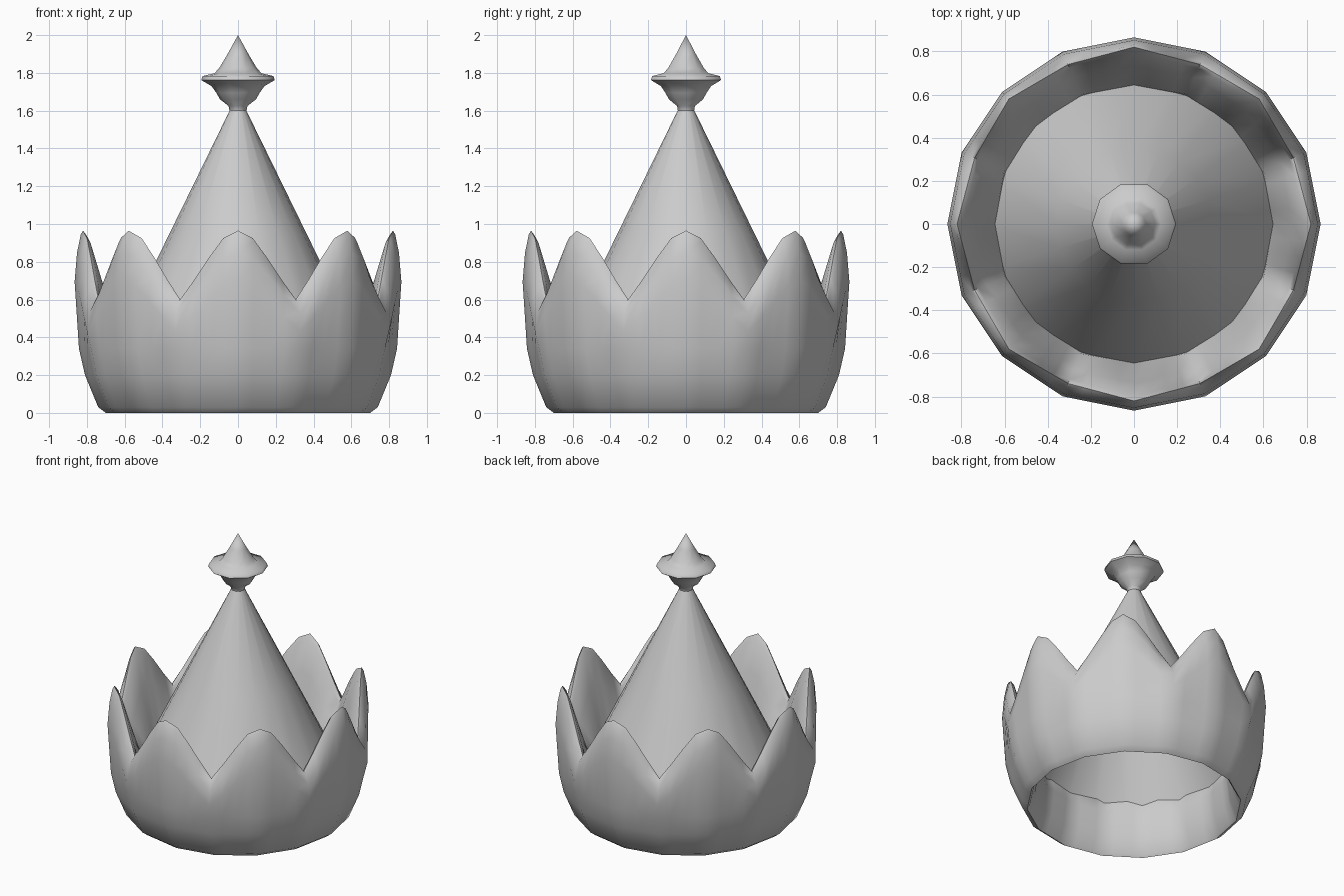
import bpy, bmesh
from math import sin, cos, pi

if "Cube" in bpy.data.objects:
    bpy.data.objects.remove(bpy.data.objects["Cube"])


def make_object(name, columns, close_profile, angle):
    """Skin a closed ring of profile columns into a smooth mesh."""
    bm = bmesh.new()
    grid = [[bm.verts.new(p) for p in col] for col in columns]
    rows = len(grid[0])
    for i, a in enumerate(grid):
        b = grid[(i + 1) % len(grid)]
        for j in range(rows if close_profile else rows - 1):
            k = (j + 1) % rows
            bm.faces.new((a[j], b[j], b[k], a[k]))
    bmesh.ops.remove_doubles(bm, verts=bm.verts, dist=0.0001)
    bmesh.ops.recalc_face_normals(bm, faces=bm.faces)
    mesh = bpy.data.meshes.new(name)
    bm.to_mesh(mesh)
    bm.free()
    obj = bpy.data.objects.new(name, mesh)
    bpy.context.collection.objects.link(obj)
    bpy.ops.object.select_all(action='DESELECT')
    obj.select_set(True)
    bpy.context.view_layer.objects.active = obj
    bpy.ops.object.shade_smooth_by_angle(angle=angle)
    return obj


def lathe(name, profile, sides, angle):
    cols = [[(r * cos(2 * pi * i / sides), r * sin(2 * pi * i / sides), z)
             for r, z in profile] for i in range(sides)]
    return make_object(name, cols, False, angle)


# Crown band: thick 16-sided wall with eight rounded points
HEIGHTS = [0.965, 0.925, 0.82, 0.705, 0.60]   # from point tip to valley


def band_column(step):
    seg, sub = divmod(step, 4)
    t = sub / 4
    k = sub if seg % 2 == 0 else 4 - sub
    h = HEIGHTS[k]
    rim = 0.82 - 0.005 * k
    profile = [(0.70, 0.005), (0.74, 0.03), (0.81, 0.20), (0.842, 0.34),
               (0.865, 0.72 * h), (0.852, 0.88 * h), (rim + 0.012, 0.98 * h),
               (rim, h), (rim - 0.02, 0.97 * h), (0.735, 0.76 * h),
               (0.65, 0.40), (0.63, 0.30), (0.65, 0.12), (0.685, 0.02)]
    a, b = seg * pi / 8, (seg + 1) * pi / 8
    x, y = (1 - t) * cos(a) + t * cos(b), (1 - t) * sin(a) + t * sin(b)
    return [(r * x, r * y, z) for r, z in profile]


band = make_object("crown_band", [band_column(s) for s in range(64)], True, pi / 3)
# Lowest edge rests exactly on the ground
for v in band.data.vertices:
    if v.co.z < 0.006:
        v.co.z = 0

# Inner cone, its base buried in the band wall
lathe("inner_cone", [(0.68, 0.30), (0.36, 0.955), (0.042, 1.605)], 20, pi / 4)

# Flared finial with a pointed tip
lathe("finial", [(0.0, 1.59), (0.045, 1.60), (0.05, 1.625), (0.095, 1.66),
                 (0.115, 1.695), (0.14, 1.73), (0.195, 1.762), (0.188, 1.783),
                 (0.125, 1.798), (0.10, 1.825), (0.055, 1.90), (0.0, 2.0)],
      10, pi / 3)
